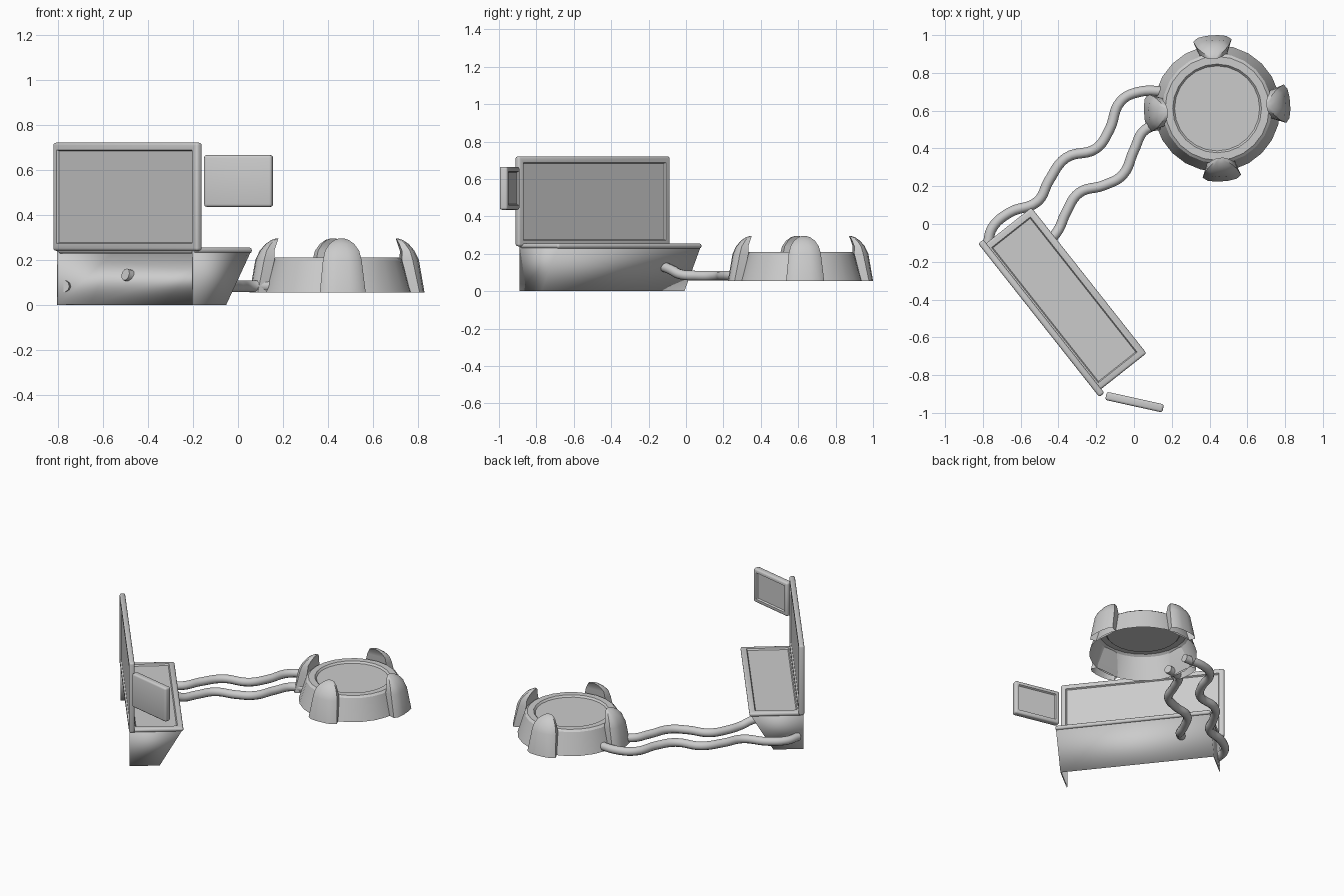
import bpy, bmesh, math
from mathutils import Matrix, Vector

if "Cube" in bpy.data.objects:
    bpy.data.objects.remove(bpy.data.objects["Cube"])

grey = bpy.data.materials.new("plain_grey")
grey.use_nodes = True
GREY = (0.6, 0.6, 0.6, 1)
grey.diffuse_color = GREY
grey.node_tree.nodes["Principled BSDF"].inputs["Base Color"].default_value = GREY

DESK_ANGLE = math.radians(-51.7)   # the desk's long axis is turned to this


def finish(bm, name, angle=0.0, loc=(0, 0, 0), smooth=35):
    bmesh.ops.recalc_face_normals(bm, faces=bm.faces)
    mesh = bpy.data.meshes.new(name)
    bm.to_mesh(mesh)
    bm.free()
    mesh.materials.append(grey)
    ob = bpy.data.objects.new(name, mesh)
    ob.location = loc
    ob.rotation_euler.z = angle
    bpy.context.collection.objects.link(ob)
    bpy.ops.object.select_all(action="DESELECT")
    ob.select_set(True)
    bpy.context.view_layer.objects.active = ob
    bpy.ops.object.shade_smooth_by_angle(angle=math.radians(smooth))
    return ob


def framed_panel(name, low, high, angle, sides, border, round_off=0.012, loc=(0, 0, 0)):
    """Rounded slab with a sunken field on each of the given sides."""
    low, high = Vector(low), Vector(high)
    bm = bmesh.new()
    bmesh.ops.create_cube(bm, size=1)
    for v in bm.verts:
        v.co = (low + high) / 2 + v.co * (high - low)
    bmesh.ops.bevel(bm, geom=list(bm.edges), offset=round_off, segments=3,
                    profile=0.5, affect="EDGES")
    for side in sides:
        bm.normal_update()
        field = max((f for f in bm.faces if f.normal.dot(Vector(side)) > 0.99),
                    key=lambda f: f.calc_area())
        bmesh.ops.inset_region(bm, faces=[field], thickness=border - round_off)
        bmesh.ops.inset_region(bm, faces=[field], thickness=0.008, depth=-0.01)
    return finish(bm, name, angle, loc)


# Screens and desk top
framed_panel("main_screen", (-0.43, -0.712, 0.24), (0.605, -0.677, 0.72),
             DESK_ANGLE, [(0, 1, 0), (0, -1, 0)], 0.04)
framed_panel("side_screen", (-0.155, -0.022, 0.435), (0.155, 0.022, 0.665),
             math.radians(-12.5), [(0, 1, 0)], 0.03, loc=(0.003, -0.943, 0))
framed_panel("desk_top", (-0.405, -0.705, 0.228), (0.578, -0.372, 0.255),
             DESK_ANGLE, [(0, 0, 1)], 0.045)

# Desk shell: two end plates and a sloped front, open behind and below
bm = bmesh.new()
profile = [(-0.708, 0), (-0.52, 0), (-0.378, 0.24), (-0.708, 0.24)]
ends = []
for x in (-0.4, 0.574):
    ring = [bm.verts.new((x, y, z)) for y, z in profile]
    bm.faces.new(ring)
    ends.append(ring)
bm.faces.new((ends[0][1], ends[1][1], ends[1][2], ends[0][2]))
shell = finish(bm, "desk_shell", DESK_ANGLE)
thick = shell.modifiers.new("thickness", "SOLIDIFY")
thick.thickness = 0.006

# Round pad: hollow tapered drum with a sunken top plate
PAD = (0.44, 0.612, 0)
SIDES = 24
bm = bmesh.new()
rings = []
for r, z in [(0.335, 0.055), (0.29, 0.198), (0.275, 0.21), (0.235, 0.21), (0.225, 0.198)]:
    ring = []
    for i in range(SIDES):
        a = math.tau * i / SIDES
        ring.append(bm.verts.new((r * math.cos(a), r * math.sin(a), z)))
    rings.append(ring)
for a, b in zip(rings, rings[1:]):
    for i in range(SIDES):
        j = (i + 1) % SIDES
        bm.faces.new((a[i], a[j], b[j], b[i]))
bm.faces.new(rings[-1])
finish(bm, "pad_drum", 0, PAD, 25)


# Claws around the pad: tapering sections of height, outer, inner, half width
def claw(name, angle):
    bm = bmesh.new()
    rings = []
    for z, outer, inner, half in [(0.055, 0.387, 0.32, 0.102), (0.2, 0.362, 0.283, 0.086),
                                  (0.24, 0.343, 0.284, 0.076), (0.27, 0.318, 0.273, 0.056),
                                  (0.288, 0.292, 0.265, 0.032), (0.294, 0.274, 0.262, 0.014)]:
        mid = inner + (outer - inner) * 0.6
        edge = [(inner, 0.85), (mid, 1), (outer - 0.008, 0.75), (outer, 0.3)]
        outline = edge + [(r, -w) for r, w in reversed(edge)]
        rings.append([bm.verts.new((r, w * half, z)) for r, w in outline])
    for a, b in zip(rings, rings[1:]):
        for i in range(len(a)):
            j = (i + 1) % len(a)
            bm.faces.new((a[i], a[j], b[j], b[i]))
    bm.faces.new(rings[-1])
    finish(bm, name, angle, PAD, 40)


for k, word in enumerate(("left", "back", "right", "front")):
    claw(word + "_claw", math.radians(4 + 90 * k))


# Wavy hoses between pad and desk
def hose(name, points):
    curve = bpy.data.curves.new(name, "CURVE")
    curve.dimensions = "3D"
    curve.bevel_depth = 0.027
    curve.bevel_resolution = 3
    curve.resolution_u = 6
    curve.use_fill_caps = True
    spline = curve.splines.new("BEZIER")
    spline.bezier_points.add(len(points) - 1)
    for bp, p in zip(spline.bezier_points, points):
        bp.co = p if len(p) == 3 else (*p, 0.083)
        bp.handle_left_type = bp.handle_right_type = "AUTO"
    curve.materials.append(grey)
    ob = bpy.data.objects.new(name, curve)
    bpy.context.collection.objects.link(ob)


hose("outer_hose", [(0.18, 0.7), (0.03, 0.7), (-0.07, 0.65), (-0.13, 0.5), (-0.2, 0.4),
                    (-0.36, 0.35), (-0.45, 0.23), (-0.51, 0.12), (-0.66, 0.06),
                    (-0.75, -0.02), (-0.775, -0.11)])
hose("inner_hose", [(0.17, 0.53), (0.06, 0.5), (0, 0.39), (-0.06, 0.26), (-0.16, 0.205),
                    (-0.29, 0.165), (-0.36, 0.06), (-0.4, -0.03, 0.09),
                    (-0.44, -0.08, 0.115), (-0.5, -0.13, 0.135)])
